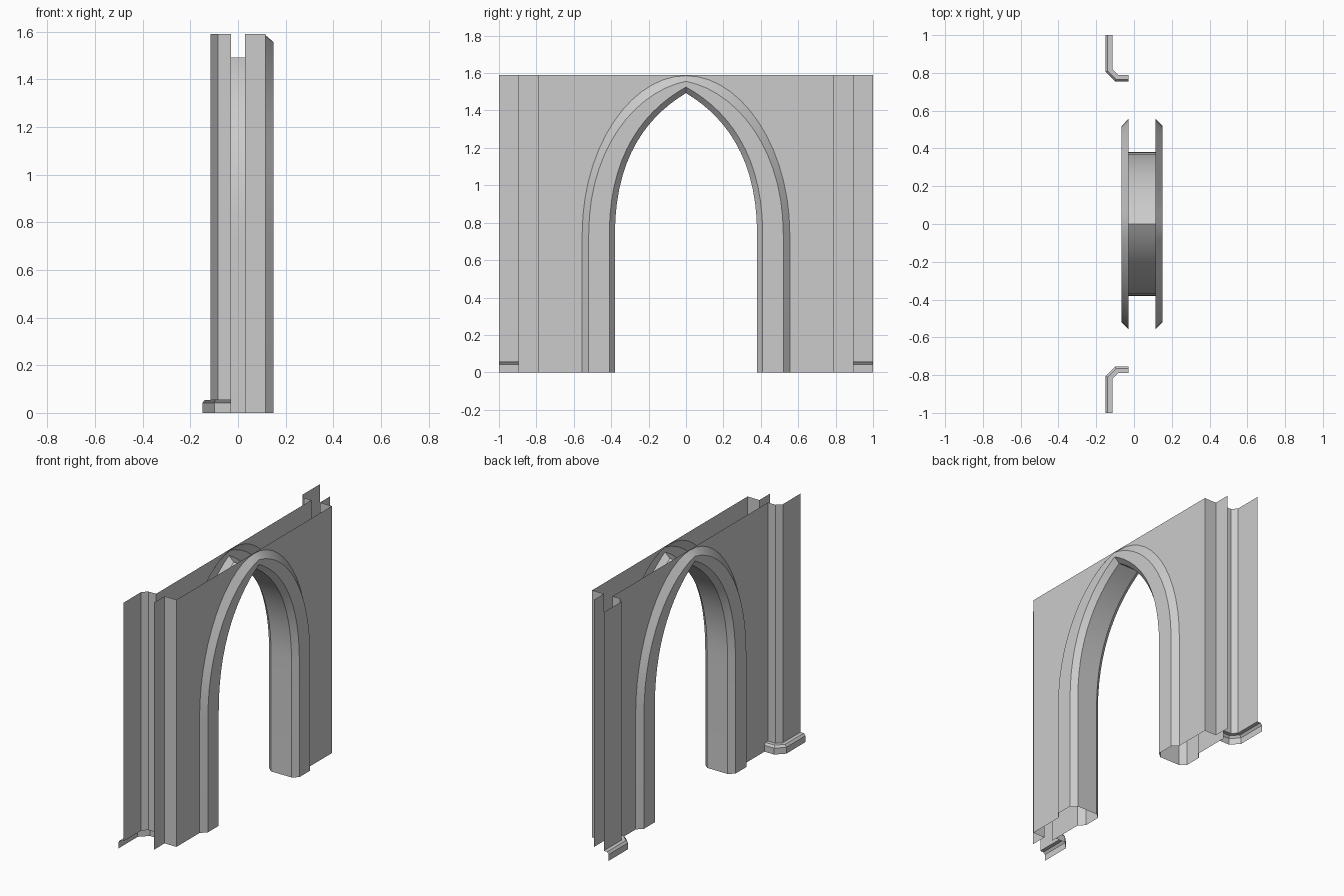
import bpy, math

if "Cube" in bpy.data.objects:
    bpy.data.objects.remove(bpy.data.objects["Cube"])

TOP = 1.59      # wall height
SPRING = 0.74   # height where the arch starts curving
TRIM_TOP = 0.055
SEGS = 14


def build(name, rows, flip=False):
    """Skin rows of points into a sheet, mirror it across y and shade it."""
    n = len(rows[0])
    if flip:
        rows = [r[::-1] for r in rows]
    verts = [p for r in rows for p in r]
    faces = [(j * n + i, j * n + i + 1, (j + 1) * n + i + 1, (j + 1) * n + i)
             for j in range(len(rows) - 1) for i in range(n - 1)]
    me = bpy.data.meshes.new(name)
    me.from_pydata(verts, [], faces)
    ob = bpy.data.objects.new(name, me)
    bpy.context.collection.objects.link(ob)
    bpy.ops.object.select_all(action='DESELECT')
    ob.select_set(True)
    bpy.context.view_layer.objects.active = ob
    m = ob.modifiers.new("mirror", 'MIRROR')
    m.use_axis = (False, True, False)
    m.merge_threshold = 0.0005
    bpy.ops.object.modifier_apply(modifier=m.name)
    bpy.ops.object.shade_smooth_by_angle(angle=math.radians(25))
    return ob


def arch_curve(half, apex, slope):
    """Half arch from springing to apex as (y, z); slope is the apex steepness."""
    h = apex - SPRING
    p2y = half * 0.53
    p = [(half, SPRING), (half, SPRING + 0.55 * h), (p2y, apex - p2y * slope), (0, apex)]
    out = []
    for k in range(SEGS + 1):
        t = k / SEGS
        w = ((1 - t) ** 3, 3 * t * (1 - t) ** 2, 3 * t * t * (1 - t), t ** 3)
        out.append(tuple(sum(a * q[c] for a, q in zip(w, p)) for c in (0, 1)))
    return out


def sheet(path, z0, z1):
    return [[(x, y, z) for x, y in path] for z in (z0, z1)]


# Arch moulding and inner reveal: x, half width, apex height, apex slope
OUTER = (0.555, 1.586, 0.0)
rings = [(0.115, *OUTER), (0.15, 0.52, 1.556, 0.2),
         (0.15, 0.41, 1.525, 0.55), (0.115, 0.38, 1.493, 0.6),
         (-0.03, 0.38, 1.493, 0.6), (-0.065, 0.41, 1.525, 0.55),
         (-0.065, 0.52, 1.556, 0.2), (-0.03, *OUTER)]
build("arch_moulding", [[(x, w, 0)] + [(x, y, z) for y, z in arch_curve(w, a, s)]
                        for x, w, a, s in rings])

# Wall faces above the arch, front and back
for name, x, flip in (("front_spandrel", 0.115, True), ("back_spandrel", -0.03, False)):
    curve = arch_curve(*OUTER)
    build(name, [[(x, y, z) for y, z in curve], [(x, y, TOP) for y, z in curve]], flip)

# Wall faces beside the arch; the front one steps back into a recess
build("front_wall", sheet([(0.115, 0.555), (0.115, 0.79), (0.03, 0.79), (0.03, 0.895)], 0, TOP))
build("back_wall", sheet([(-0.03, 0.555), (-0.03, 0.79)], 0, TOP), True)


def pier_path(o):
    """Pier outline pushed outward by o."""
    k = o * math.tan(math.pi / 8)
    return [(-0.03, 0.79 - o), (-0.085 - k, 0.79 - o), (-0.115 - o, 0.82 - k), (-0.115 - o, 1.0)]


# Chamfered piers on the back and their base trim
build("back_pier", sheet(pier_path(0), TRIM_TOP, TOP), True)
build("base_trim", [[(x, y, z) for x, y in pier_path(o)]
                    for o, z in ((0.035, 0), (0.035, 0.041), (0.024, TRIM_TOP), (0, TRIM_TOP))], True)
